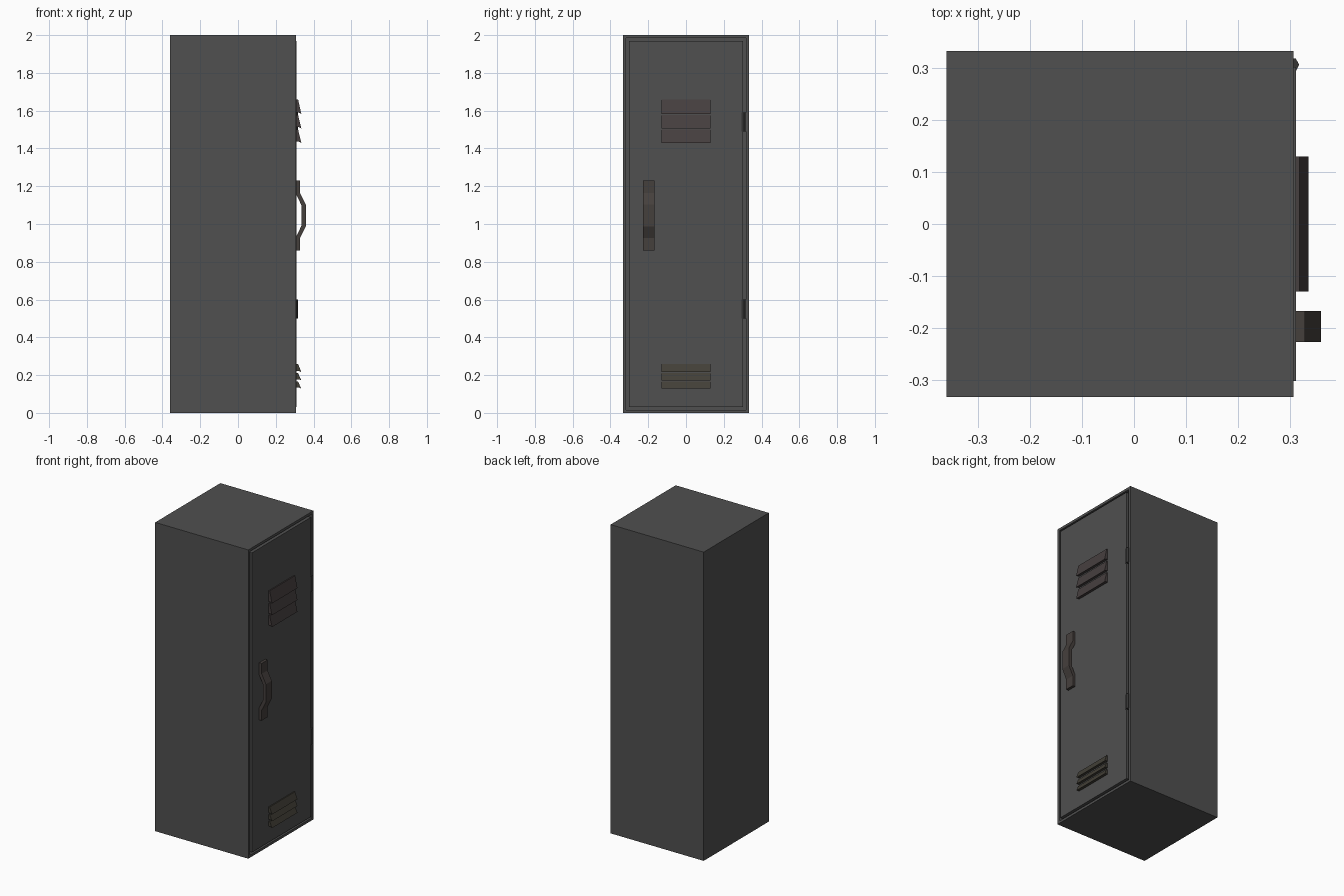
import bpy, bmesh, math
from mathutils import Vector

if "Cube" in bpy.data.objects:
    bpy.data.objects.remove(bpy.data.objects["Cube"])


def material(name, rgb):
    m = bpy.data.materials.new(name)
    m.diffuse_color = (*rgb, 1)
    m.use_nodes = True
    m.node_tree.nodes["Principled BSDF"].inputs["Base Color"].default_value = m.diffuse_color
    return m


STEEL = material("dark_steel", (0.08, 0.08, 0.08))
BLACK = material("hinge_black", (0.035, 0.035, 0.035))
RED = material("upper_vent_brown", (0.062, 0.050, 0.050))
OLIVE = material("lower_vent_olive", (0.055, 0.050, 0.038))
BROWN = material("handle_brown", (0.060, 0.050, 0.046))


def finish(name, bm, mat):
    bmesh.ops.recalc_face_normals(bm, faces=bm.faces)
    me = bpy.data.meshes.new(name)
    bm.to_mesh(me)
    bm.free()
    me.materials.append(mat)
    ob = bpy.data.objects.new(name, me)
    bpy.context.collection.objects.link(ob)
    return ob


def add_box(bm, lo, hi):
    lo, hi = Vector(lo), Vector(hi)
    verts = bmesh.ops.create_cube(bm, size=1)["verts"]
    for v in verts:
        v.co = (lo + hi) / 2 + v.co * (hi - lo)
    return verts


def extrude(bm, pts, vec):
    face = bm.faces.new([bm.verts.new(p) for p in pts])
    new = bmesh.ops.extrude_face_region(bm, geom=[face], use_keep_orig=True)["geom"]
    bmesh.ops.translate(bm, vec=vec, verts=[v for v in new if isinstance(v, bmesh.types.BMVert)])


# Cabinet with a recessed opening on the +x side
FRONT = 0.307
bm = bmesh.new()
add_box(bm, (-0.36, -0.333, 0), (FRONT, 0.333, 2))
opening = max(bm.faces, key=lambda f: f.calc_center_median().x)
bmesh.ops.inset_region(bm, faces=[opening], thickness=0.023)
new = bmesh.ops.extrude_face_region(bm, geom=[opening])["geom"]
bmesh.ops.translate(bm, vec=(-0.03, 0, 0), verts=[v for v in new if isinstance(v, bmesh.types.BMVert)])
bmesh.ops.delete(bm, geom=[f for f in [opening] if f.is_valid], context="FACES")
finish("cabinet", bm, STEEL)

# Door panel sitting in the opening
DOOR = 0.311
bm = bmesh.new()
add_box(bm, (0.277, -0.302, 0.03), (DOOR, 0.302, 1.97))
finish("door", bm, STEEL)


# Louvred vents: three sloping slats each
def vent(name, z_low, z_high, mat):
    bm = bmesh.new()
    step = (z_high - z_low) / 3
    for i in range(3):
        b, t = z_low + i * step, z_low + (i + 1) * step
        gap = 0.006 if i < 2 else 0
        profile = [(DOOR - 0.004, t - gap), (DOOR + 0.007, t - gap),
                   (0.335, b), (DOOR + 0.012, b + 0.006), (DOOR - 0.004, b + 0.006)]
        extrude(bm, [(x, -0.13, z) for x, z in profile], (0, 0.26, 0))
    finish(name, bm, mat)


vent("upper_vent", 1.43, 1.66, RED)
vent("lower_vent", 0.128, 0.26, OLIVE)

# Bent strap handle, profile mirrored about its middle
MID = 1.045
outer = [(0.329, 0.185), (0.329, 0.118), (0.359, 0.058)]
inner = [(0.337, 0.052), (DOOR, 0.106), (DOOR, 0.185)]
flip = lambda pts: [(x, -z) for x, z in reversed(pts)]
profile = outer + flip(outer) + flip(inner) + inner
bm = bmesh.new()
extrude(bm, [(x, -0.227, MID + z) for x, z in profile], (0, 0.06, 0))
finish("handle", bm, BROWN)

# Hexagonal hinge knuckles
for name, z in (("upper_hinge", 1.49), ("lower_hinge", 0.50)):
    bm = bmesh.new()
    ring = [math.radians(60 * i) for i in range(6)]
    extrude(bm, [(0.304 + 0.0135 * math.cos(a), 0.306 + 0.0145 * math.sin(a), z) for a in ring], (0, 0, 0.1))
    finish(name, bm, BLACK)
